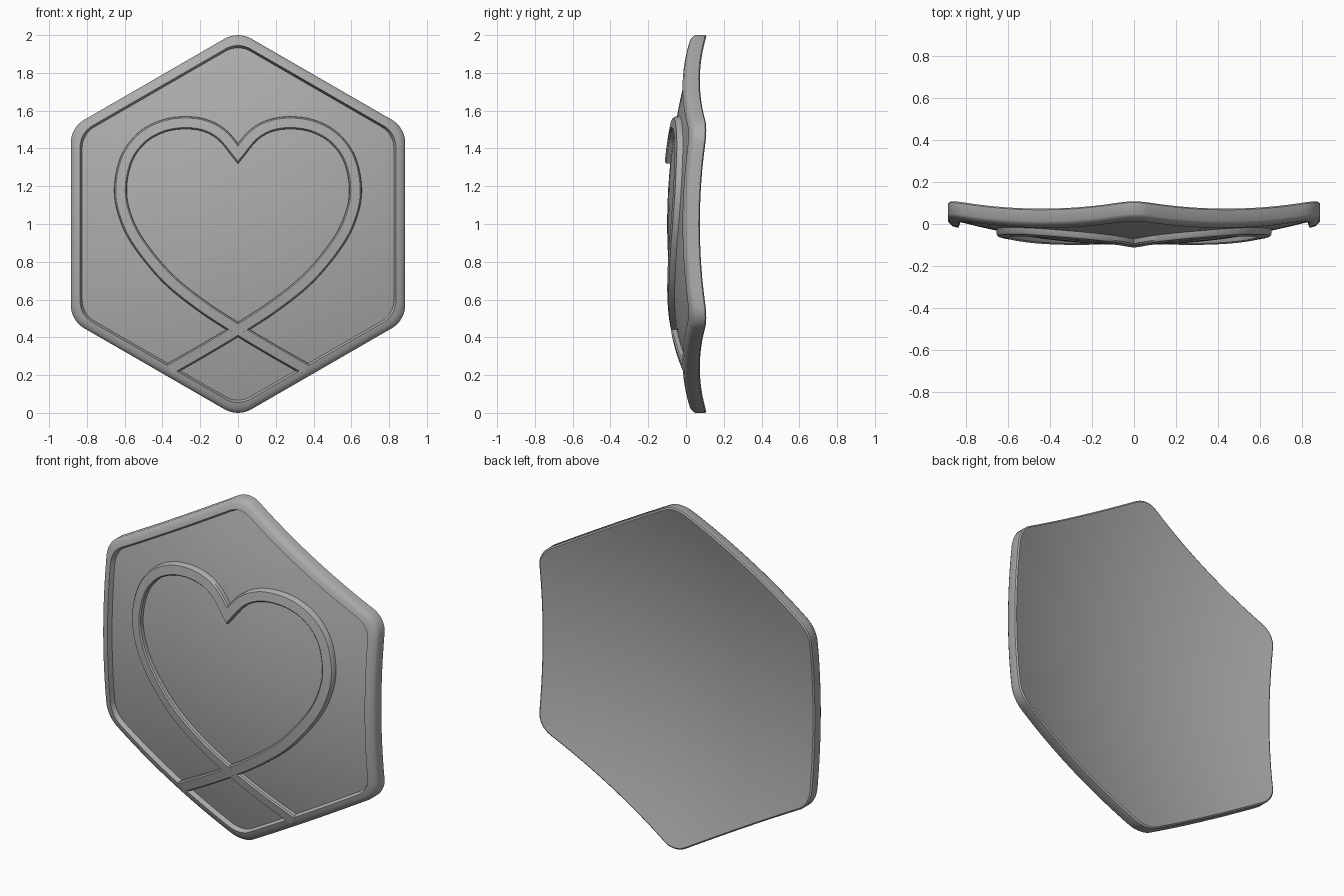
import bpy, bmesh, math
from mathutils import Vector

if "Cube" in bpy.data.objects:
    bpy.data.objects.remove(bpy.data.objects["Cube"])

CURVE = 0.16                      # dome: depth grows with radius squared
BACK, PLATE, RAISED = -0.05, -0.10, -0.13

grey = bpy.data.materials.new("plain grey")
grey.diffuse_color = (0.42, 0.42, 0.42, 1)
grey.use_nodes = True
grey.node_tree.nodes["Principled BSDF"].inputs["Base Color"].default_value = grey.diffuse_color


def domed(x, z, base):
    return Vector((x, base + CURVE * (x * x + z * z), z + 1.0))


def hexagon(apothem, corner, steps=8, edge=12):
    """Rounded pointy-top hexagon with its straight sides subdivided."""
    arcs = []
    dist = (apothem - corner) / math.cos(math.pi / 6)
    for i in range(6):
        a = math.pi / 2 + i * math.pi / 3
        c = Vector((math.cos(a), math.sin(a))) * dist
        arcs.append([c + corner * Vector((math.cos(t), math.sin(t)))
                     for t in (a - math.pi / 6 + math.pi / 3 * s / steps
                               for s in range(steps + 1))])
    pts = []
    for i, arc in enumerate(arcs):
        nxt = arcs[(i + 1) % 6][0]
        pts += arc + [arc[-1].lerp(nxt, k / edge) for k in range(1, edge)]
    return pts


def bridge(bm, a, b, closed=True):
    for i in range(len(a) if closed else len(a) - 1):
        j = (i + 1) % len(a)
        bm.faces.new((a[i], a[j], b[j], b[i]))


def finish(bm, name):
    bmesh.ops.recalc_face_normals(bm, faces=bm.faces)
    me = bpy.data.meshes.new(name)
    bm.to_mesh(me)
    bm.free()
    ob = bpy.data.objects.new(name, me)
    bpy.context.collection.objects.link(ob)
    me.materials.append(grey)
    bpy.ops.object.select_all(action='DESELECT')
    ob.select_set(True)
    bpy.context.view_layer.objects.active = ob
    bpy.ops.object.shade_smooth_by_angle(angle=math.radians(35))
    return ob


# Domed hexagonal shell: back, outer wall, rim and recessed front plate
outer, inner = hexagon(0.885, 0.142), hexagon(0.825, 0.13)
rings = [([p * s / 10 for p in outer], BACK) for s in range(1, 10)]
rings += [(hexagon(0.877, 0.137), BACK),
          (outer, BACK - 0.008),
          (outer, -0.112),
          (hexagon(0.878, 0.14), -0.121),
          (hexagon(0.862, 0.137), RAISED),
          (hexagon(0.836, 0.13), RAISED),
          (inner, PLATE)]
rings += [([p * s / 10 for p in inner], PLATE) for s in range(9, 0, -1)]
bm = bmesh.new()
loops = [[bm.verts.new(domed(p.x, p.y, base)) for p in pts] for pts, base in rings]
for a, b in zip(loops, loops[1:]):
    bridge(bm, a, b)
for loop, base in ((loops[0], BACK), (loops[-1], PLATE)):
    tip = bm.verts.new(domed(0, 0, base))
    for i, v in enumerate(loop):
        bm.faces.new((v, loop[(i + 1) % len(loop)], tip))
finish(bm, "hexagon_badge")


# Heart ribbon: half outline from the notch down to the crossing and the tail
half = [(0, 1.372), (0.08, 1.468), (0.17, 1.52), (0.28, 1.536), (0.4, 1.517),
        (0.51, 1.455), (0.59, 1.345), (0.622, 1.19), (0.6, 1.05), (0.53, 0.905),
        (0.38, 0.72), (0.2, 0.572), (0, 0.441), (-0.18, 0.333), (-0.362, 0.229)]
half = [Vector((x, z - 1)) for x, z in half]


def smooth_path(pts, n=8):
    ext = [2 * pts[0] - pts[1]] + pts + [2 * pts[-1] - pts[-2]]
    out = []
    for a, b, c, d in zip(ext, ext[1:], ext[2:], ext[3:]):
        for k in range(n):
            t = k / n
            out.append(0.5 * (2 * b + (c - a) * t + (2 * a - 5 * b + 4 * c - d) * t * t
                              + (3 * b - a - 3 * c + d) * t ** 3))
    return out + [pts[-1]]


right = smooth_path(half)
path = [Vector((-p.x, p.y)) for p in reversed(right)] + right[1:]

# Ribbon cross-section: sideways offset and depth, with softened edges
section = [(-0.034, PLATE + 0.012), (-0.032, -0.122), (-0.025, RAISED),
           (0.025, RAISED), (0.032, -0.122), (0.034, PLATE + 0.012)]
bm = bmesh.new()
rows = []
for i, p in enumerate(path):
    d1 = (p - path[max(i - 1, 0)]) if i else path[1] - p
    d2 = (path[i + 1] - p) if i < len(path) - 1 else d1
    d1, d2 = d1.normalized(), d2.normalized()
    t = (d1 + d2).normalized()
    miter = Vector((-t.y, t.x)) / max(t.dot(d1), 0.4)
    rows.append([bm.verts.new(domed(*(p + miter * o), base)) for o, base in section])
for a, b in zip(rows, rows[1:]):
    bridge(bm, a, b)
bm.faces.new(rows[0])
bm.faces.new(rows[-1])
finish(bm, "heart_ribbon")
